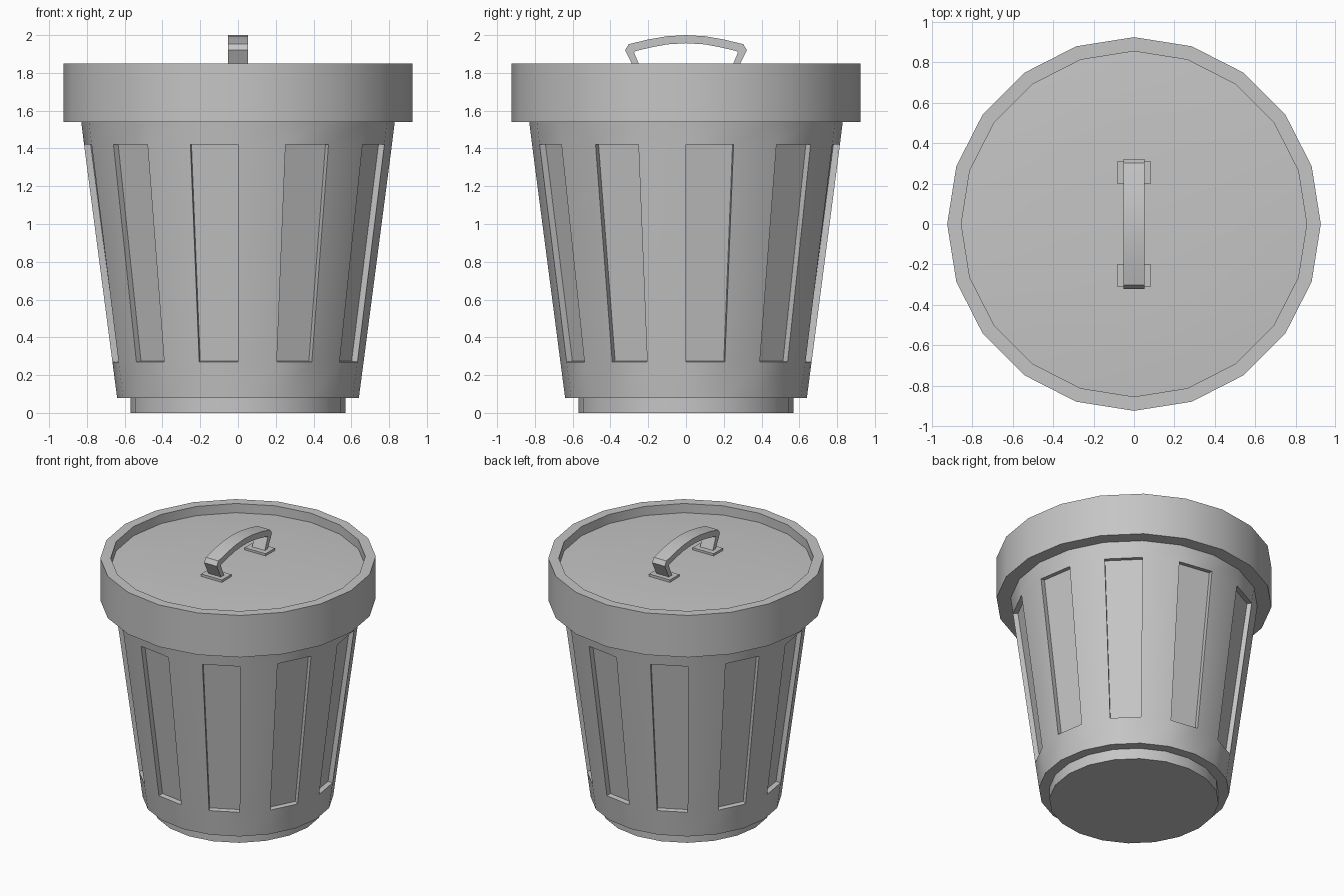
import bpy, bmesh, math
from mathutils import Vector

if "Cube" in bpy.data.objects:
    bpy.data.objects.remove(bpy.data.objects["Cube"])

SIDES = 20

grey = bpy.data.materials.new("plain_grey")
grey.diffuse_color = (0.56, 0.56, 0.56, 1)
grey.use_nodes = True
grey.node_tree.nodes["Principled BSDF"].inputs["Base Color"].default_value = grey.diffuse_color


def finish(name, bm, angle=30):
    bmesh.ops.recalc_face_normals(bm, faces=bm.faces)
    mesh = bpy.data.meshes.new(name)
    bm.to_mesh(mesh)
    bm.free()
    mesh.materials.append(grey)
    mesh.shade_smooth()
    mesh.set_sharp_from_angle(angle=math.radians(angle))
    ob = bpy.data.objects.new(name, mesh)
    bpy.context.collection.objects.link(ob)
    return ob


def lathe(bm, profile):
    """Revolve (radius, z) points; returns the faces as rows of SIDES quads."""
    rings = []
    for r, z in profile:
        if r == 0:
            rings.append([bm.verts.new((0, 0, z))] * SIDES)
        else:
            rings.append([bm.verts.new((r * math.cos(math.tau * i / SIDES),
                                        r * math.sin(math.tau * i / SIDES), z))
                          for i in range(SIDES)])
    rows = []
    for a, b in zip(rings, rings[1:]):
        row = []
        for i in range(SIDES):
            j = (i + 1) % SIDES
            row.append(bm.faces.new(list(dict.fromkeys((a[i], a[j], b[j], b[i])))))
        rows.append(row)
    return rows


# Body: foot, tapered wall, every second wall face sunk inwards
bm = bmesh.new()
rows = lathe(bm, [(0, 0), (0.57, 0), (0.57, 0.08), (0.64, 0.08),
                  (0.665, 0.27), (0.815, 1.42), (0.83, 1.54), (0.833, 1.56)])
bm.normal_update()
panels = rows[4][::2]
normals = [f.normal.copy() for f in panels]
for f, n in zip(panels, normals):
    mid = f.calc_center_median()
    if n.dot(Vector((mid.x, mid.y, 0))) < 0:
        n.negate()
    new = bmesh.ops.extrude_discrete_faces(bm, faces=[f])["faces"]
    for v in new[0].verts:
        v.co -= n * 0.035
finish("bin_body", bm)

# Lid: deep rim around a slightly domed sunken top
bm = bmesh.new()
lathe(bm, [(0.80, 1.54), (0.925, 1.54), (0.925, 1.85), (0.855, 1.85),
           (0.855, 1.782), (0.70, 1.793), (0.50, 1.801), (0.25, 1.806), (0, 1.808)])
finish("lid", bm)

# Handle: bent strap, half outline mirrored in y
half = [((0.265, 1.805), (0.232, 1.805)), ((0.323, 1.92), (0.275, 1.908)),
        ((0.303, 1.952), (0.268, 1.915)), ((0.20, 1.977), (0.19, 1.934)),
        ((0.10, 1.994), (0.10, 1.951)), ((0, 2.0), (0, 1.957))]
stations = half + [tuple((-y, z) for y, z in s) for s in half[-2::-1]]
bm = bmesh.new()
loops = [[bm.verts.new((x, y, z)) for x, (y, z) in
          ((-0.052, o), (0.052, o), (0.052, i), (-0.052, i))] for o, i in stations]
for a, b in zip(loops, loops[1:]):
    for k in range(4):
        m = (k + 1) % 4
        bm.faces.new((a[k], a[m], b[m], b[k]))
bm.faces.new(loops[0])
bm.faces.new(loops[-1])
finish("handle", bm, 40)

# Mounting plates under the handle feet
for side, label in ((1, "back"), (-1, "front")):
    bm = bmesh.new()
    bmesh.ops.create_cube(bm, size=1)
    for v in bm.verts:
        v.co = (v.co.x * 0.17, v.co.y * 0.11 + side * 0.255, v.co.z * 0.025 + 1.81)
    finish("handle_plate_" + label, bm)
